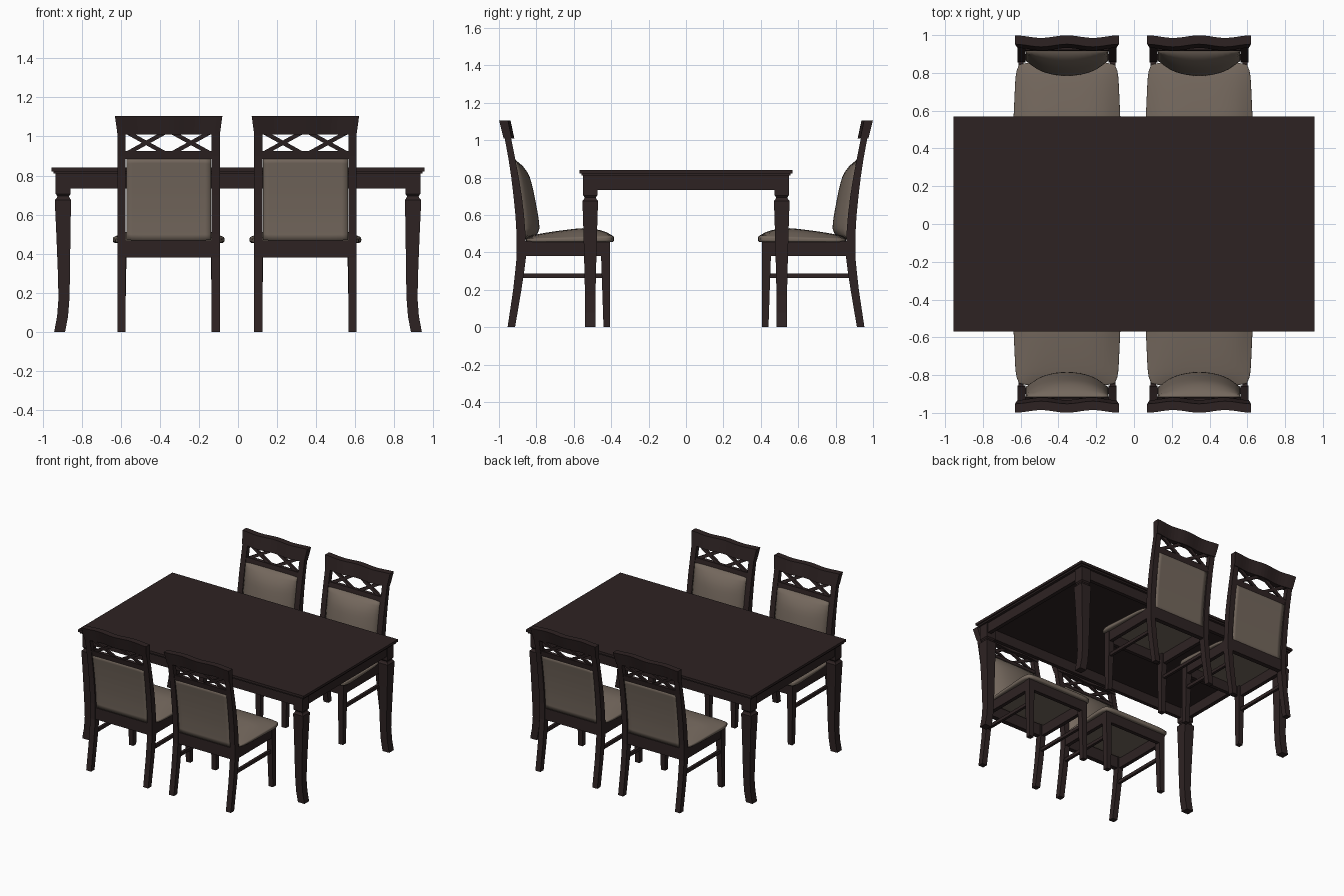
import bpy, bmesh, math
from mathutils import Matrix

start = bpy.data.objects.get("Cube")
if start:
    bpy.data.objects.remove(start)


def material(name, rgb):
    m = bpy.data.materials.new(name)
    m.use_nodes = True
    m.diffuse_color = (*rgb, 1)
    bsdf = m.node_tree.nodes["Principled BSDF"]
    bsdf.inputs["Base Color"].default_value = (*rgb, 1)
    bsdf.inputs["Roughness"].default_value = 0.6
    return m


WOOD = material("dark_wood", (0.027, 0.0165, 0.0165))
FABRIC = material("taupe_fabric", (0.175, 0.138, 0.11))


def finish(name, bm, mat, smooth=False):
    bmesh.ops.recalc_face_normals(bm, faces=bm.faces)
    for f in bm.faces:
        f.smooth = smooth
    mesh = bpy.data.meshes.new(name)
    bm.to_mesh(mesh)
    bm.free()
    mesh.materials.append(mat)
    ob = bpy.data.objects.new(name, mesh)
    bpy.context.collection.objects.link(ob)
    return ob


def loft(name, rings, mat=WOOD):
    """Skin a row of four-cornered rings and cap both ends."""
    bm = bmesh.new()
    loops = [[bm.verts.new(p) for p in ring] for ring in rings]
    for a, b in zip(loops, loops[1:]):
        for i in range(4):
            j = (i + 1) % 4
            bm.faces.new((a[i], a[j], b[j], b[i]))
    bm.faces.new(loops[0])
    bm.faces.new(loops[-1])
    return finish(name, bm, mat)


def post(name, stations):
    """Upright of level rectangular sections: x, y, z, half width, half depth."""
    return loft(name, [[(x - w, y - d, z), (x + w, y - d, z), (x + w, y + d, z), (x - w, y + d, z)]
                       for x, y, z, w, d in stations])


def box(name, x0, x1, y0, y1, z0, z1):
    x, y, w, d = (x0 + x1) / 2, (y0 + y1) / 2, (x1 - x0) / 2, (y1 - y0) / 2
    return post(name, [(x, y, z0, w, d), (x, y, z1, w, d)])


def pillow(name, shape):
    """Subdivided cube whose -1..1 coordinates are remapped by shape."""
    bm = bmesh.new()
    bmesh.ops.create_cube(bm, size=2)
    bmesh.ops.subdivide_edges(bm, edges=bm.edges[:], cuts=13, use_grid_fill=True)
    for v in bm.verts:
        v.co = shape(*v.co)
    return finish(name, bm, FABRIC, True)


# ---- Table ----
box("table_top", -0.955, 0.955, -0.57, 0.57, 0.822, 0.84)
box("table_top_lip", -0.945, 0.945, -0.56, 0.56, 0.81, 0.822)
for s, side in ((-1, "right"), (1, "left")):
    x, y = sorted((s * 0.895, s * 0.925)), sorted((s * 0.515, s * 0.543))
    box(side + "_table_apron", *x, -0.53, 0.53, 0.735, 0.81)
    box(("front" if s < 0 else "back") + "_table_apron", -0.91, 0.91, *y, 0.735, 0.81)

# Table legs: square head, notched neck, taper, foot kicked outward
LEG = [(0.895, 0.81, 0.038), (0.895, 0.705, 0.038), (0.895, 0.695, 0.03), (0.895, 0.685, 0.033),
       (0.896, 0.675, 0.042), (0.896, 0.65, 0.041), (0.894, 0.5, 0.036), (0.891, 0.3, 0.031),
       (0.891, 0.17, 0.028), (0.898, 0.08, 0.028), (0.913, 0, 0.028)]
for sx, side in ((-1, "right"), (1, "left")):
    for sy, end in ((-1, "front"), (1, "back")):
        post(f"{end}_{side}_table_leg", [(sx * x, sy * 0.512, z, h, h) for x, z, h in LEG])

# ---- One chair, facing +y ----
chair = []
BACK = [(0, -0.934, 0.02), (0.1, -0.918, 0.021), (0.2, -0.902, 0.022), (0.3, -0.889, 0.024),
        (0.38, -0.88, 0.025), (0.5, -0.882, 0.024), (0.6, -0.889, 0.023), (0.7, -0.9, 0.022),
        (0.8, -0.914, 0.02), (0.9, -0.931, 0.018), (1.03, -0.956, 0.017)]


def back_y(z):
    """Centre line of the curved back at height z."""
    for (z0, y0, _), (z1, y1, _) in zip(BACK, BACK[1:]):
        if z <= z1:
            return y0 + (y1 - y0) * (z - z0) / (z1 - z0)
    return BACK[-1][1]


for s, side in ((-1, "left"), (1, "right")):
    chair += [
        post(side + "_back_post", [(s * 0.241, y, z, 0.021, d) for z, y, d in BACK]),
        post(side + "_front_leg", [(s * 0.241, -0.423, 0, 0.018, 0.018),
                                   (s * 0.239, -0.43, 0.38, 0.023, 0.024),
                                   (s * 0.239, -0.43, 0.46, 0.023, 0.024)]),
        box(side + "_seat_rail", s * 0.243 - 0.014, s * 0.243 + 0.014, -0.87, -0.42, 0.38, 0.462),
        box(side + "_stretcher", s * 0.241 - 0.01, s * 0.241 + 0.01, -0.89, -0.425, 0.263, 0.287)]
    # Crossed lattice slats
    for a, b, lean in ((0.02, 0.21, "outward"), (0.21, 0.02, "inward")):
        chair.append(post(f"{side}_{lean}_slat", [(s * a, back_y(0.915), 0.915, 0.022, 0.008),
                                                  (s * b, back_y(1.02), 1.02, 0.022, 0.008)]))

chair += [
    box("front_seat_rail", -0.23, 0.23, -0.436, -0.408, 0.38, 0.462),
    box("back_seat_rail", -0.23, 0.23, -0.9, -0.865, 0.38, 0.468),
    post("back_upper_rail", [(0, back_y(z), z, 0.225, 0.014) for z in (0.885, 0.925)])]

# Crest rail: leaning back, gently waved in plan, flared at its ends
crest = []
for i in range(21):
    u = i / 10 - 1
    wave = 0.007 * math.cos(2 * math.pi * u) - 0.007
    crest.append([(0.262 * u, -0.975 - wave, 1.01), (0.275 * u, -0.999 - wave, 1.105),
                  (0.275 * u, -0.952 - wave, 1.105), (0.262 * u, -0.932 - wave, 1.01)])
chair.append(loft("crest_rail", crest))


def seat_shape(u, v, w):
    inset = 1 - 0.035 * w ** 4
    x = u * (0.28 + 0.01 * v) * (1 - 0.06 * abs(v) ** 8) * inset
    y = -0.62 + 0.235 * v * (1 - 0.05 * u ** 8) * inset
    dome = (1 - u ** 4) * (1 - abs(v - 0.25) / 1.25) ** 0.5 * (1 - max(v, 0) ** 6)
    top = 0.483 + 0.007 * v + 0.045 * dome
    return x, y, 0.455 + (top - 0.455) * (w + 1) / 2


def back_shape(u, v, w):
    z = 0.68 + 0.213 * w * (1 - 0.02 * u ** 8)
    rear = back_y(z) - 0.014
    round_off = (1 - u ** 8) * (1 - max(w, 0) ** 5) * (1 - max(-w, 0) ** 10)
    depth = 0.034 + round_off * (0.02 + (0.052 - 0.016 * w) * (1 - u * u))
    return 0.217 * u, rear + depth * (v + 1) / 2, z


chair += [pillow("seat_cushion", seat_shape), pillow("back_cushion", back_shape)]

# ---- Place four chairs, two on each long side ----
places = [("front_left", 0.345, 0), ("back_right", -0.355, math.pi),
          ("back_left", 0.345, math.pi), ("front_right", -0.355, 0)]
parts = [(ob, ob.name) for ob in chair]
for n, (label, x, turn) in enumerate(places):
    for ob, part in parts:
        item = ob
        if n < len(places) - 1:
            item = ob.copy()
            bpy.context.collection.objects.link(item)
        item.name = f"{label}_chair_{part}"
        item.matrix_world = Matrix.Translation((x, 0, 0)) @ Matrix.Rotation(turn, 4, "Z")
